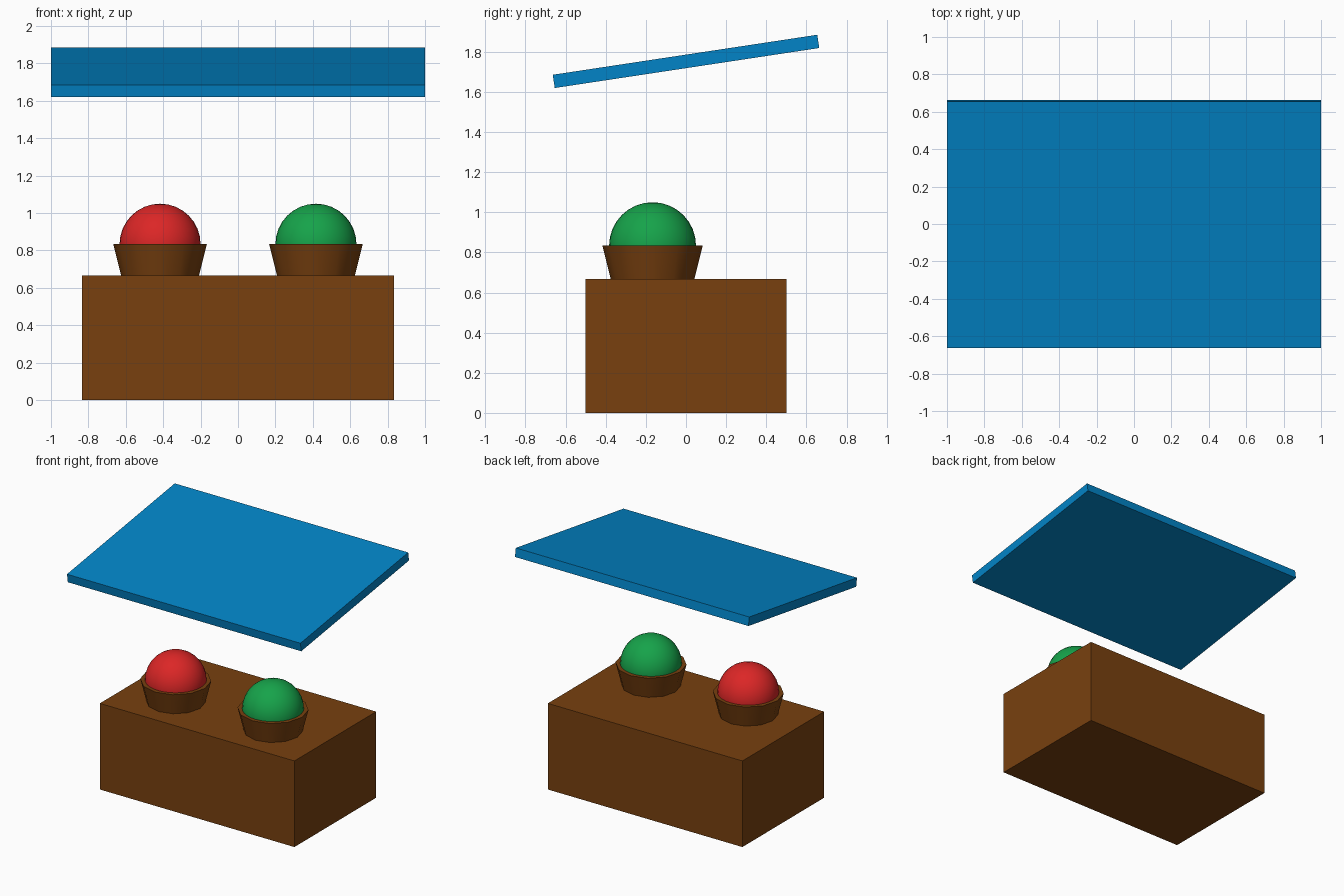
import bpy
import math

old = bpy.data.objects.get("Cube")
if old:
    bpy.data.objects.remove(old, do_unlink=True)


def material(name, hex_code):
    """Flat material from an sRGB hex code, stored as linear values."""
    srgb = [int(hex_code[i:i + 2], 16) / 255 for i in (0, 2, 4)]
    colour = [c / 12.92 if c <= 0.04045 else ((c + 0.055) / 1.055) ** 2.4 for c in srgb] + [1]
    mat = bpy.data.materials.new(name)
    mat.use_nodes = True
    mat.diffuse_color = colour
    mat.node_tree.nodes["Principled BSDF"].inputs["Base Color"].default_value = colour
    return mat


brown = material("wood brown", "78400F")
blue = material("canopy blue", "0284C7")
red = material("fruit red", "DC2626")
green = material("fruit green", "16A34A")


def finish(name, mat, smooth=False):
    obj = bpy.context.object
    obj.name = name
    obj.data.materials.append(mat)
    if smooth:
        bpy.ops.object.shade_smooth_by_angle(angle=math.radians(40))
    return obj


def box(name, size, z, mat, tilt=0):
    bpy.ops.mesh.primitive_cube_add(size=1, location=(0, 0, z), rotation=(tilt, 0, 0))
    bpy.context.object.scale = size
    return finish(name, mat)


# Counter and tilted canopy
UNIT = 1 / 3
box("counter", (5 * UNIT, 3 * UNIT, 2 * UNIT), UNIT, brown)
box("canopy", (6 * UNIT, 4 * UNIT, 0.2 * UNIT), 1.752, blue, tilt=0.15)

# Tapered baskets, sunk halfway into the counter, each holding a round fruit heap
for side, x, mat in (("right", -1.25 * UNIT, red), ("left", 1.25 * UNIT, green)):
    y = -0.5 * UNIT
    bpy.ops.mesh.primitive_cone_add(vertices=12, radius1=0.5 * UNIT, radius2=0.75 * UNIT,
                                    depth=UNIT, location=(x, y, 2 * UNIT))
    finish(side + "_basket", brown, smooth=True)
    bpy.ops.mesh.primitive_uv_sphere_add(segments=32, ring_count=16, radius=0.65 * UNIT,
                                         location=(x, y, 2.5 * UNIT))
    finish(side + "_fruit", mat, smooth=True)
